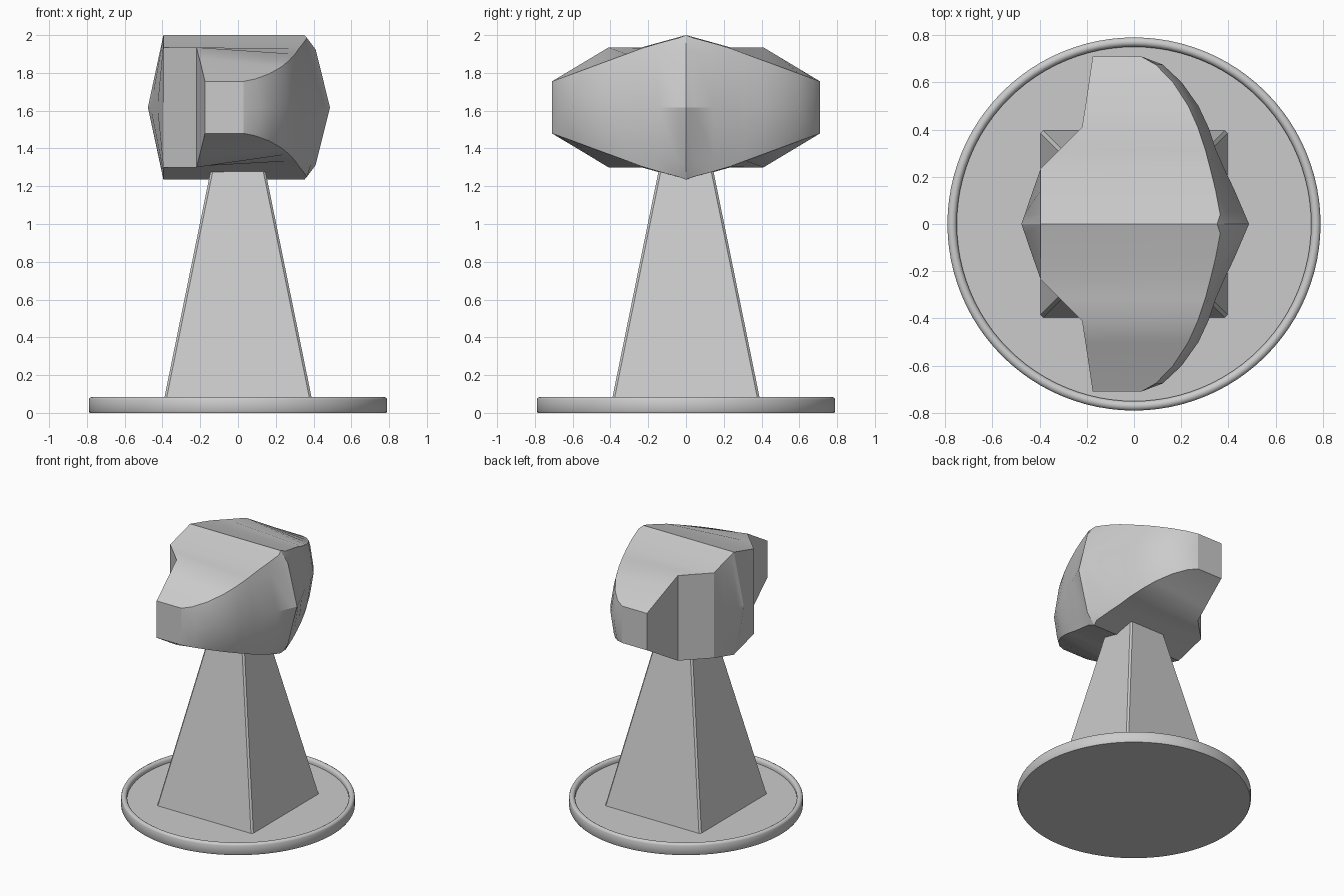
import bpy, bmesh, math

if "Cube" in bpy.data.objects:
    bpy.data.objects.remove(bpy.data.objects["Cube"])


def finish(name, bm, angle):
    bmesh.ops.recalc_face_normals(bm, faces=bm.faces)
    mesh = bpy.data.meshes.new(name)
    bm.to_mesh(mesh)
    bm.free()
    obj = bpy.data.objects.new(name, mesh)
    bpy.context.collection.objects.link(obj)
    bpy.ops.object.select_all(action='DESELECT')
    obj.select_set(True)
    bpy.context.view_layer.objects.active = obj
    bpy.ops.object.shade_smooth_by_angle(angle=math.radians(angle))
    return obj


def loft(name, rings, angle):
    """Skin a list of equally long vertex rings and cap both ends."""
    bm = bmesh.new()
    rows = [[bm.verts.new(p) for p in ring] for ring in rings]
    n = len(rows[0])
    for a, b in zip(rows, rows[1:]):
        for i in range(n):
            j = (i + 1) % n
            bm.faces.new((a[i], a[j], b[j], b[i]))
    bm.faces.new(rows[0])
    bm.faces.new(rows[-1])
    bmesh.ops.remove_doubles(bm, verts=bm.verts, dist=0.0005)
    return finish(name, bm, angle)


# Round base plate with rounded rim and shallow recess
profile = [(0.785, 0), (0.79, 0.008), (0.79, 0.07), (0.785, 0.08), (0.775, 0.085),
           (0.765, 0.085), (0.757, 0.08), (0.75, 0.07), (0.75, 0.05)]
SEG = 96
loft("base_plate", [[(r * math.cos(math.tau * i / SEG), r * math.sin(math.tau * i / SEG), z)
                     for i in range(SEG)] for r, z in profile], 40)


# Tapered square column with slightly eased corners
def square(h, z, c):
    pts = []
    for sx, sy, first in ((1, 1, 0), (-1, 1, 1), (-1, -1, 0), (1, -1, 1)):
        a, b = (sx * h, sy * (h - c), z), (sx * (h - c), sy * h, z)
        pts += [b, a] if first else [a, b]
    return pts


loft("column", [square(0.397, 0.045, 0.012), square(0.125, 1.38, 0.012)], 30)

# Head: cross-sections along y, mirrored about y = 0 and about the waist height
MID = 1.6175
# y, back x, back top z, front top x, front top z, front waist x, back waist x
stations = [
    (0.00, -0.395, 2.000, 0.352, 2.000, 0.487, -0.477),
    (0.04, -0.395, 1.989, 0.365, 1.985, 0.470, -0.463),
    (0.145, -0.395, 1.960, 0.345, 1.957, 0.425, -0.427),
    (0.235, -0.395, 1.935, 0.323, 1.930, 0.382, -0.395),
    (0.315, -0.315, 1.935, 0.302, 1.900, 0.347, -0.315),
    (0.41, -0.220, 1.935, 0.270, 1.865, 0.315, -0.220),
    (0.50, -0.206, 1.881, 0.230, 1.832, 0.273, -0.206),
    (0.60, -0.191, 1.821, 0.165, 1.795, 0.202, -0.191),
    (0.675, -0.180, 1.776, 0.092, 1.768, 0.122, -0.180),
    (0.71, -0.175, 1.755, 0.030, 1.755, 0.030, -0.175),
]


def section(s, sign):
    y, xb, zb, xf, zf, xw, xbw = s
    bulge = 0.032 if y == 0 else 0.004 if y < 0.7 else 0
    xm, zm = xf + 0.2 * (xw - xf) + bulge, zf + 0.2 * (MID - zf)
    top = [(xb, zb), (xf, zf), (xm, zm)]
    loop = [(xbw, MID)] + top + [(xw, MID)] + [(x, 2 * MID - z) for x, z in reversed(top)]
    return [(x, sign * y, z) for x, z in loop]


rings = [section(s, -1) for s in reversed(stations[1:])] + [section(s, 1) for s in stations]
loft("head", rings, 22)
